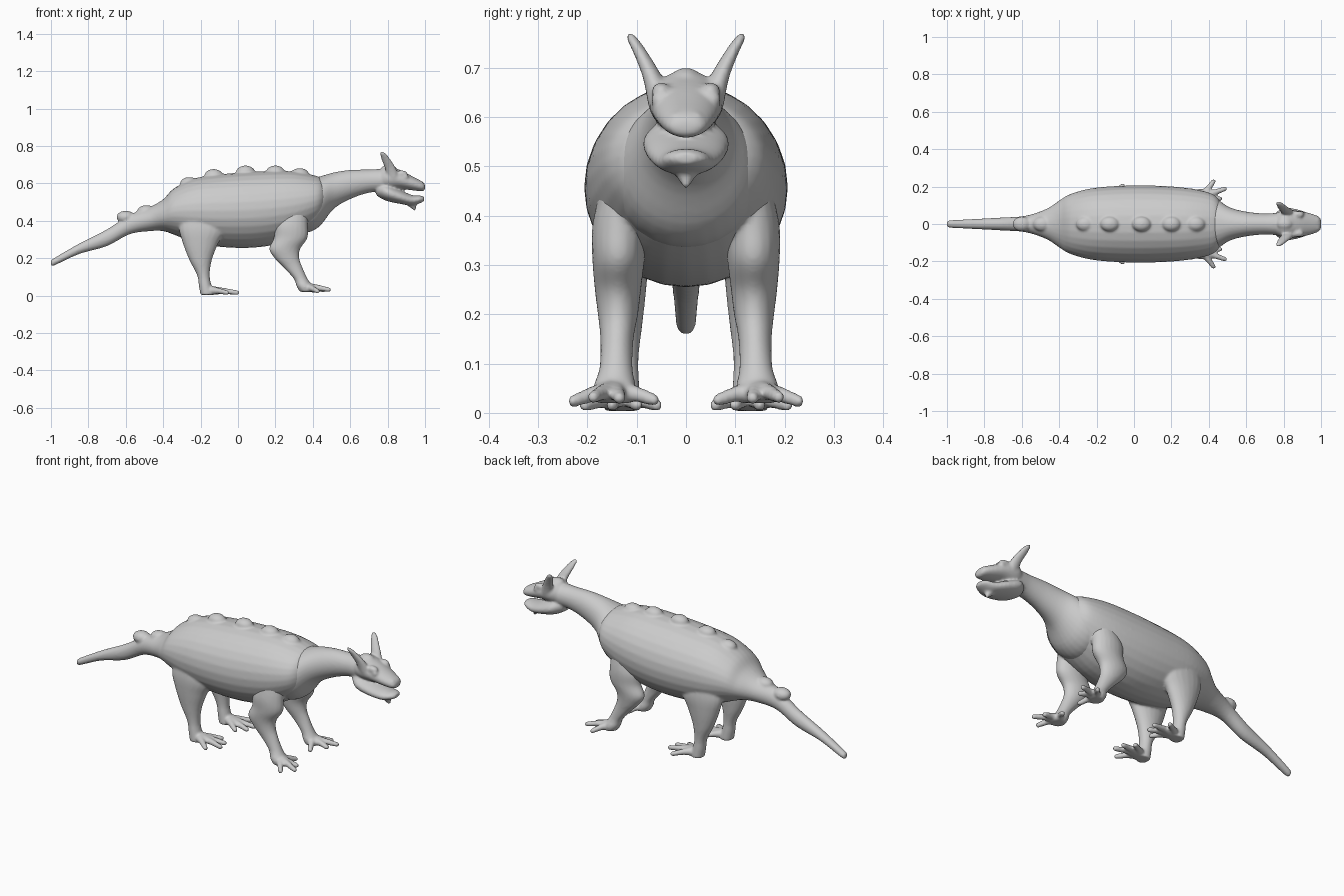
import bpy, bmesh, math
from mathutils import Vector, Matrix

cube = bpy.data.objects.get("Cube")
if cube:
    bpy.data.objects.remove(cube)

skin = bpy.data.materials.new("grey skin")
skin.use_nodes = True
GREY = (0.6, 0.6, 0.6, 1)
skin.diffuse_color = GREY
skin.node_tree.nodes["Principled BSDF"].inputs["Base Color"].default_value = GREY


def refine(stations, steps=5):
    """Catmull-Rom interpolation of the station values."""
    s = [Vector(p) for p in stations]
    out = []
    for i in range(len(s) - 1):
        a, b, c, d = s[max(i - 1, 0)], s[i], s[i + 1], s[min(i + 2, len(s) - 1)]
        for k in range(steps):
            t = k / steps
            out.append(b + (c - a) * (t / 2) + (a * 2 - b * 5 + c * 4 - d) * (t * t / 2)
                       + (b * 3 - a - c * 3 + d) * (t ** 3 / 2))
    return out + [s[-1]]


def loft(bm, stations, place, sides=28):
    """Closed tube; place(station, cos, sin) gives a point on the ring."""
    angles = [math.tau * i / sides for i in range(sides)]
    rings = [[bm.verts.new(place(p, math.cos(a), math.sin(a))) for a in angles]
             for p in refine(stations)]
    for lo, hi in zip(rings, rings[1:]):
        for i in range(sides):
            j = (i + 1) % sides
            bm.faces.new((lo[i], lo[j], hi[j], hi[i]))
    bm.faces.new(rings[0][::-1])
    bm.faces.new(rings[-1])


def along(bm, stations):
    """Lengthwise part: x, centre z, half width, half height."""
    loft(bm, stations, lambda p, c, s: (p[0], c * max(p[2], .004), p[1] + s * max(p[3], .004)))


def upright(bm, stations, side):
    """Standing part: z, centre x, centre y, radius x, radius y."""
    loft(bm, [Vector(p) for p in stations],
         lambda p, c, s: (p[1] + c * p[3], side * (p[2] + s * p[4]), p[0]), 20)


def ball(bm, centre, radii):
    m = Matrix.Translation(centre) @ Matrix.Diagonal((*radii, 1))
    bmesh.ops.create_icosphere(bm, subdivisions=3, radius=1, matrix=m)


def taper(bm, a, b, ra, rb, count=14):
    """Rounded tapering limb made of overlapping balls."""
    for i in range(count):
        t = i / (count - 1)
        ball(bm, Vector(a).lerp(Vector(b), t), [ra + (rb - ra) * t] * 3)


def foot(bm, ankle, toes, side):
    """Splayed toes with knuckles and blunt tips."""
    ax, ay, az = ankle
    for x, y, z in toes:
        start = Vector((ax, side * ay, az))
        tip = Vector((x, side * y, z))
        mid = start.lerp(tip, .55) + Vector((0, 0, .004))
        taper(bm, start, mid, .026, .016)
        taper(bm, mid, tip, .016, .013)


def finish(name, bm):
    """Fuse the overlapping volumes into one smooth skin."""
    bmesh.ops.recalc_face_normals(bm, faces=bm.faces)
    mesh = bpy.data.meshes.new(name)
    bm.to_mesh(mesh)
    bm.free()
    mesh.materials.append(skin)
    obj = bpy.data.objects.new(name, mesh)
    bpy.context.collection.objects.link(obj)
    fuse = obj.modifiers.new("fuse", 'REMESH')
    fuse.mode = 'VOXEL'
    fuse.voxel_size = .0065
    fuse.use_smooth_shade = True
    soft = obj.modifiers.new("soften", 'SMOOTH')
    soft.factor = .5
    soft.iterations = 6
    return obj


# Torso and tail
bm = bmesh.new()
along(bm, [(-1.0, .177, .012, .01), (-.985, .18, .02, .02), (-.85, .25, .027, .028),
           (-.7, .31, .035, .045), (-.58, .38, .044, .052), (-.47, .41, .08, .065),
           (-.4, .43, .125, .085), (-.34, .45, .16, .125), (-.22, .455, .192, .175),
           (-.05, .455, .205, .198), (.12, .462, .205, .202), (.28, .48, .193, .185),
           (.4, .505, .168, .14), (.45, .52, .135, .105), (.472, .525, .085, .06)])

# Row of humps along the spine
for x, z in [(-.6, .42), (-.49, .45), (-.39, .475), (-.26, .6), (-.13, .643),
             (.04, .662), (.2, .662), (.33, .648)]:
    ball(bm, (x, 0, z), (.05, .04, .034))

# Hind legs
for side in (1, -1):
    upright(bm, [(.45, -.2, .12, .1, .05), (.36, -.19, .13, .125, .055),
                 (.28, -.2, .13, .095, .052), (.19, -.2, .13, .06, .043),
                 (.11, -.185, .13, .034, .034), (.05, -.175, .13, .034, .036),
                 (.004, -.165, .13, .036, .038)], side)
    foot(bm, (-.155, .13, .028),
         [(-.06, .205, .016), (-.005, .15, .016), (-.015, .1, .016), (-.06, .06, .016)], side)
finish("torso_tail_and_hind_legs", bm)

# Chest and neck
bm = bmesh.new()
along(bm, [(.2, .47, .1, .1), (.34, .475, .15, .14), (.43, .5, .14, .135),
           (.51, .56, .09, .098), (.6, .594, .066, .078), (.7, .612, .056, .062),
           (.78, .615, .06, .06), (.84, .6, .05, .05)])

# Upper head, snout and lower jaw
along(bm, [(.75, .62, .05, .045), (.8, .63, .074, .064), (.87, .62, .072, .05),
           (.94, .598, .058, .036), (.985, .584, .042, .026), (1.0, .58, .025, .014)])
along(bm, [(.74, .565, .04, .03), (.79, .553, .084, .045), (.86, .53, .082, .038),
           (.93, .51, .06, .028), (.975, .515, .044, .02), (.996, .517, .024, .01)])
taper(bm, (.925, 0, .505), (.945, 0, .462), .03, .008)
ball(bm, (.805, 0, .678), (.04, .03, .022))

for side in (1, -1):
    # Horn-like ears
    upright(bm, [(.62, .835, .052, .032, .024), (.68, .815, .068, .03, .02),
                 (.73, .79, .092, .024, .015), (.757, .776, .108, .017, .012),
                 (.77, .768, .114, .008, .007)], side)
    # Brows, eyes and nostril ridges
    ball(bm, (.875, side * .05, .652), (.032, .02, .018))
    ball(bm, (.895, side * .055, .635), (.016, .016, .016))
    ball(bm, (.975, side * .022, .602), (.016, .012, .01))
    # Front legs
    upright(bm, [(.47, .3, .12, .07, .05), (.38, .285, .135, .088, .055),
                 (.31, .282, .137, .09, .053), (.25, .25, .138, .083, .047),
                 (.2, .262, .138, .066, .041), (.15, .295, .14, .05, .034),
                 (.09, .335, .142, .037, .034), (.05, .355, .145, .042, .044),
                 (.02, .365, .145, .034, .038)], side)
    foot(bm, (.365, .145, .045),
         [(.425, .228, .024), (.485, .188, .032), (.46, .135, .03), (.405, .065, .026)], side)
finish("neck_head_and_front_legs", bm)
